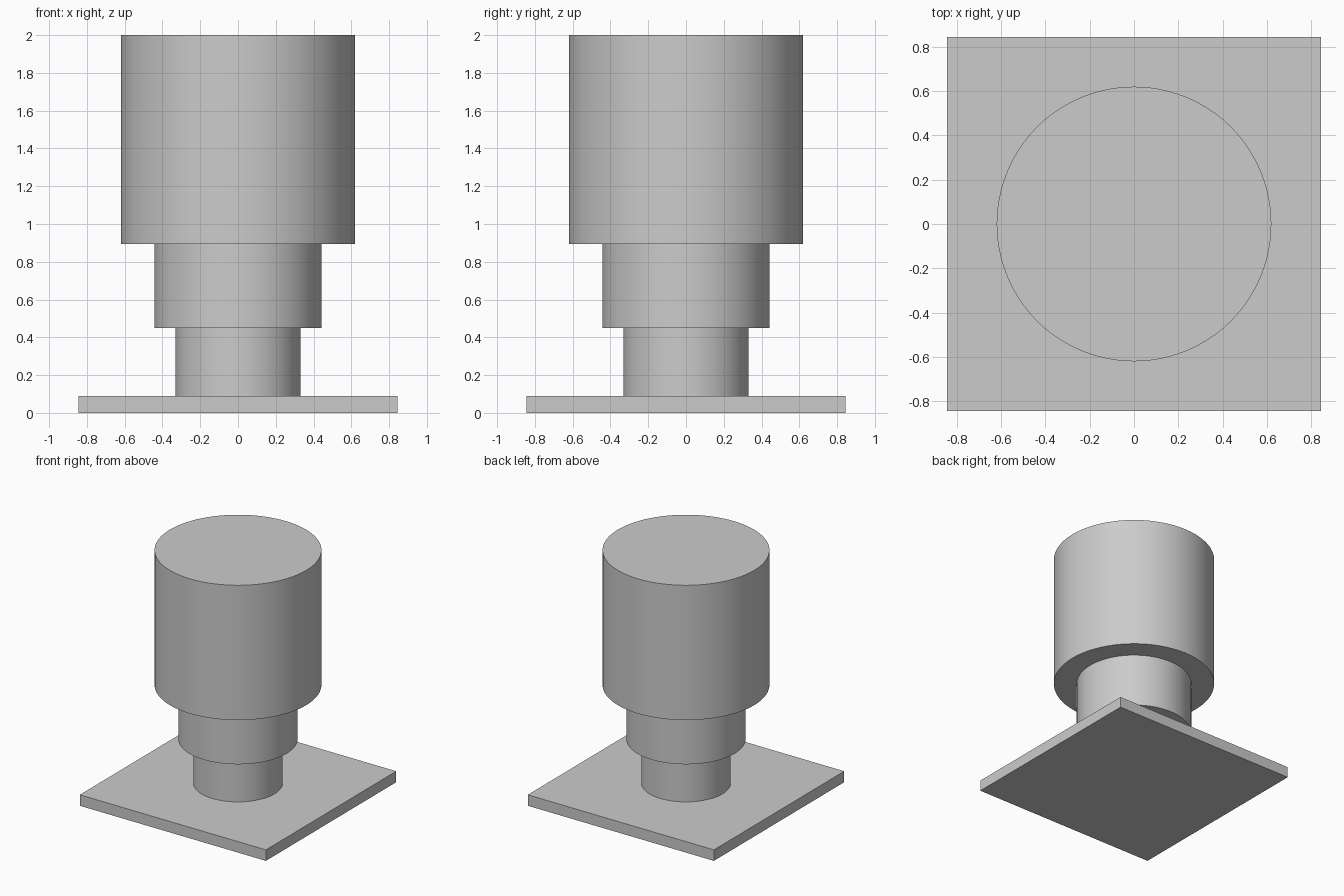
import bpy
import math

cube = bpy.data.objects.get("Cube")
if cube:
    bpy.data.objects.remove(cube, do_unlink=True)

# Single plain grey
grey = bpy.data.materials.new("light_grey")
grey.use_nodes = True
colour = (0.6, 0.6, 0.6, 1)
grey.diffuse_color = colour
grey.node_tree.nodes["Principled BSDF"].inputs["Base Color"].default_value = colour


def finish(name):
    obj = bpy.context.object
    obj.name = name
    obj.data.materials.append(grey)
    return obj


def cylinder(name, radius, bottom, top):
    bpy.ops.mesh.primitive_cylinder_add(
        vertices=96, radius=radius, depth=top - bottom,
        location=(0, 0, (bottom + top) / 2))
    finish(name)
    bpy.ops.object.shade_smooth_by_angle(angle=math.radians(30))


# Square base plate
SIDE, PLATE_TOP = 1.688, 0.09
bpy.ops.mesh.primitive_cube_add(size=1, location=(0, 0, PLATE_TOP / 2))
plate = finish("base_plate")
plate.scale = (SIDE, SIDE, PLATE_TOP)
bpy.ops.object.transform_apply(location=False, rotation=False, scale=True)

# Stepped round body, widening upwards
cylinder("lower_stem", 0.332, PLATE_TOP, 0.45)
cylinder("middle_collar", 0.443, 0.45, 0.895)
cylinder("upper_drum", 0.62, 0.895, 2.0)
